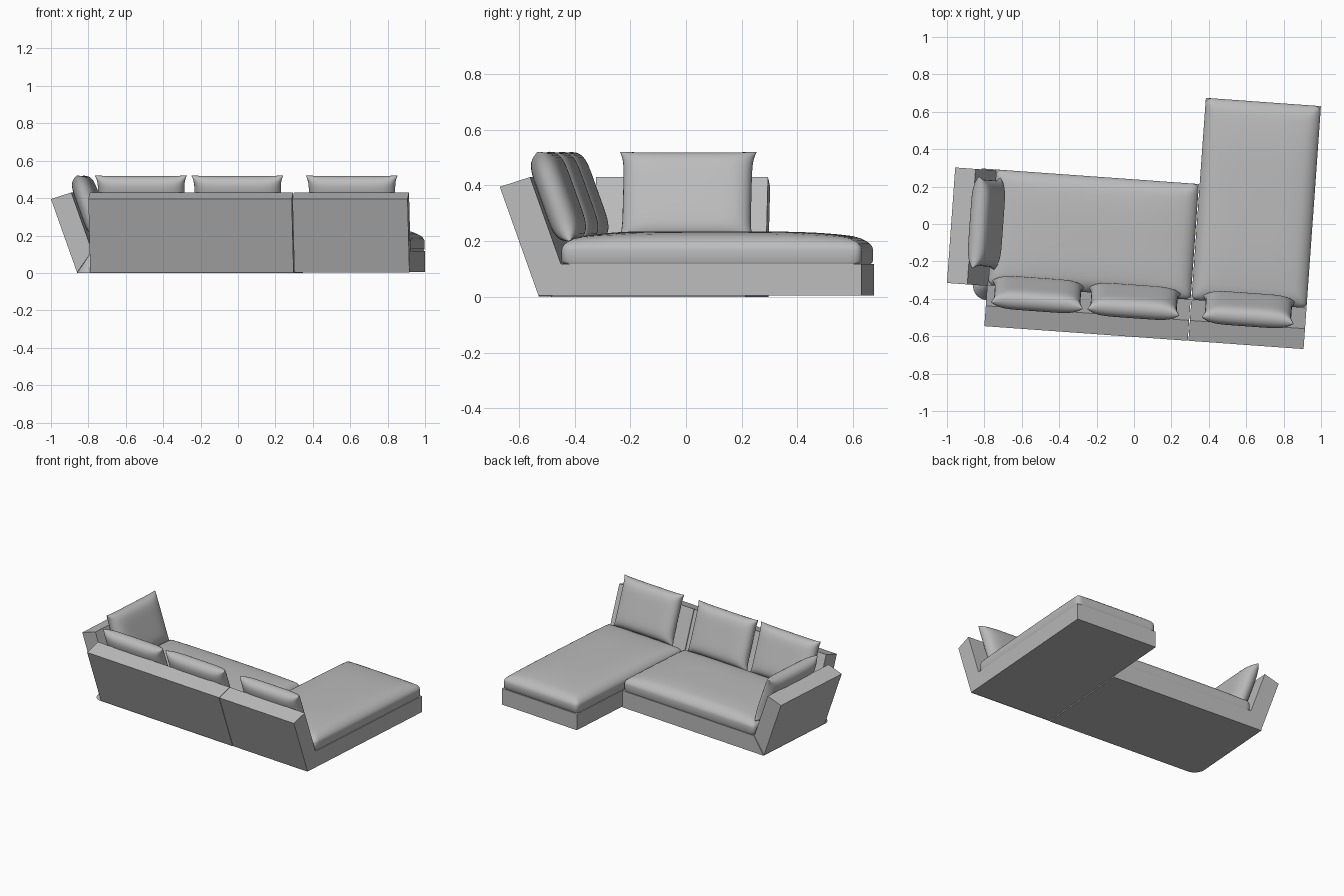
import bpy
import bmesh
from math import sin, cos, pi, radians, hypot, copysign
from mathutils import Matrix

cube = bpy.data.objects.get("Cube")
if cube:
    bpy.data.objects.remove(cube, do_unlink=True)

# One grey upholstery fabric
GREY = (0.5, 0.5, 0.5, 1.0)
fabric = bpy.data.materials.new("grey_fabric")
fabric.use_nodes = True
fabric.diffuse_color = GREY
bsdf = next(n for n in fabric.node_tree.nodes if n.type == "BSDF_PRINCIPLED")
bsdf.inputs["Base Color"].default_value = GREY
bsdf.inputs["Roughness"].default_value = 0.8

TURN = Matrix.Rotation(radians(-4.1), 4, "Z")   # whole sofa stands slightly turned
LEAN = radians(19.7)                            # lean of back, arm and pillows

# Main plan lines
LEFT, SPLIT, RIGHT = -0.755, 0.333, 0.952
BACK, SEAT_FRONT, CHAISE_FRONT = -0.382, 0.238, 0.70
BASE_TOP, FLARE = 0.118, 0.08
GAP = 0.002


def finish(name, bm, matrix=Matrix(), angle=35):
    bmesh.ops.recalc_face_normals(bm, faces=bm.faces)
    mesh = bpy.data.meshes.new(name)
    bm.to_mesh(mesh)
    bm.free()
    mesh.transform(TURN @ matrix)
    mesh.materials.append(fabric)
    mesh.shade_smooth()
    mesh.set_sharp_from_angle(angle=radians(angle))
    obj = bpy.data.objects.new(name, mesh)
    bpy.context.collection.objects.link(obj)
    return obj


def loft(name, loop_a, loop_b):
    """Closed solid between two matching loops of points."""
    bm = bmesh.new()
    a = [bm.verts.new(p) for p in loop_a]
    b = [bm.verts.new(p) for p in loop_b]
    n = len(a)
    for i in range(n):
        j = (i + 1) % n
        bm.faces.new((a[i], a[j], b[j], b[i]))
    bm.faces.new(a)
    bm.faces.new(b)
    return finish(name, bm)


def along_x(name, profile, x0, x1):
    return loft(name, [(x0, y, z) for y, z in profile], [(x1, y, z) for y, z in profile])


def along_y(name, profile, y0, y1):
    return loft(name, [(x, y0, z) for x, z in profile], [(x, y1, z) for x, z in profile])


def fine_grid(segments):
    """Unit grid whose rows crowd toward the borders."""
    bm = bmesh.new()
    bmesh.ops.create_grid(bm, x_segments=segments, y_segments=segments, size=1)
    for v in bm.verts:
        v.co.x = sin(v.co.x * pi / 2)
        v.co.y = sin(v.co.y * pi / 2)
    return bm


def seat_cushion(name, x0, x1, y0, y1):
    """Crowned pad with rounded corners, a rolled top edge and straight sides."""
    cx, cy, hx, hy = (x0 + x1) / 2, (y0 + y1) / 2, (x1 - x0) / 2, (y1 - y0) / 2
    radius, roll = 0.03, 0.07
    bm = fine_grid(32)
    for v in bm.verts:
        u, w = v.co.x, v.co.y
        x, y = hx * u, hy * w
        inset = max(0, min(hx - abs(x), hy - abs(y)))
        a, b = abs(x) - (hx - radius), abs(y) - (hy - radius)
        if a > 0 and b > 0:
            k = max(a, b) / hypot(a, b)
            x = copysign(hx - radius + a * k, x)
            y = copysign(hy - radius + b * k, y)
        edge = (1 - (1 - min(inset / roll, 1)) ** 2) ** 0.5
        z = 0.168 + 0.04 * edge + 0.027 * (1 - u ** 4) * (1 - w ** 4)
        v.co = (cx + x, cy + y, z)
    # Side wall, then a tucked-in lower seam
    border = [e for e in bm.edges if e.is_boundary]
    for z, shrink in ((0.128, 1.0), (BASE_TOP, 0.985)):
        geom = bmesh.ops.extrude_edge_only(bm, edges=border)["geom"]
        for v in (g for g in geom if isinstance(g, bmesh.types.BMVert)):
            v.co = (cx + (v.co.x - cx) * shrink, cy + (v.co.y - cy) * shrink, z)
        border = [g for g in geom if isinstance(g, bmesh.types.BMEdge)]
    bmesh.ops.holes_fill(bm, edges=border, sides=0)
    return finish(name, bm, angle=50)


def pillow(name, x, y, turn=0):
    """Soft pillow with pinched sides and pointed corners, leaning back."""
    hw, hh, half_thick = 0.247, 0.171, 0.056
    bm = bmesh.new()
    for side in (-1, 1):
        part = fine_grid(24)
        for v in part.verts:
            u, w = v.co.x, v.co.y
            puff = (max(0, 1 - u ** 6) * max(0, 1 - w ** 6)) ** 0.5
            v.co = (hw * u * (1 - 0.065 * (1 - w ** 6)),
                    side * half_thick * puff,
                    hh * w * (1 - 0.035 * (1 - u ** 6)))
        temp = bpy.data.meshes.new("pillow_half")
        part.to_mesh(temp)
        part.free()
        bm.from_mesh(temp)
        bpy.data.meshes.remove(temp)
    bmesh.ops.remove_doubles(bm, verts=bm.verts, dist=0.0002)
    place = (Matrix.Translation((x, y, 0.36)) @ Matrix.Rotation(turn, 4, "Z")
             @ Matrix.Rotation(LEAN, 4, "X"))
    return finish(name, bm, place, angle=70)


# Seat base: back and left sides flare out toward the floor, with a rounded corner
def base_loop(z, spread, radius):
    left, back = LEFT - spread, BACK - spread
    right = SPLIT - GAP
    arc = [(left + radius * (1 - cos(t)), back + radius * (1 - sin(t)))
           for t in (i * pi / 16 for i in range(9))]
    points = [(right, SEAT_FRONT), (left, SEAT_FRONT)] + arc + [(right, back)]
    return [(x, y, z) for x, y in points]


loft("seat_base", base_loop(0, FLARE, 0.076), base_loop(BASE_TOP, 0, 0.003))

# Chaise base
along_x("chaise_base",
        [(BACK - FLARE, 0.004), (CHAISE_FRONT, 0.004),
         (CHAISE_FRONT, BASE_TOP), (BACK, BASE_TOP)], SPLIT + GAP, RIGHT)


# Leaning panels share one section, measured outward from the seat edge
def panel_section(edge):
    return [(edge, BASE_TOP), (edge - 0.111, 0.43), (edge - 0.22, 0.395), (edge - FLARE, 0.002)]


along_x("seat_back", panel_section(BACK), LEFT - 0.004, SPLIT - GAP)
along_x("chaise_back", panel_section(BACK), SPLIT + GAP, RIGHT)
along_y("right_arm", panel_section(LEFT), -0.386, 0.233)

# Seat cushions
seat_cushion("seat_cushion", LEFT, SPLIT - GAP, BACK, SEAT_FRONT)
seat_cushion("chaise_cushion", SPLIT + GAP, RIGHT, BACK, CHAISE_FRONT)

# Pillows along the back and against the arm
for name, x in (("seat_pillow_right", -0.487), ("seat_pillow_left", 0.03),
                ("chaise_pillow", 0.643)):
    pillow(name, x, -0.413)
pillow("arm_pillow", -0.787, -0.052, -pi / 2)
